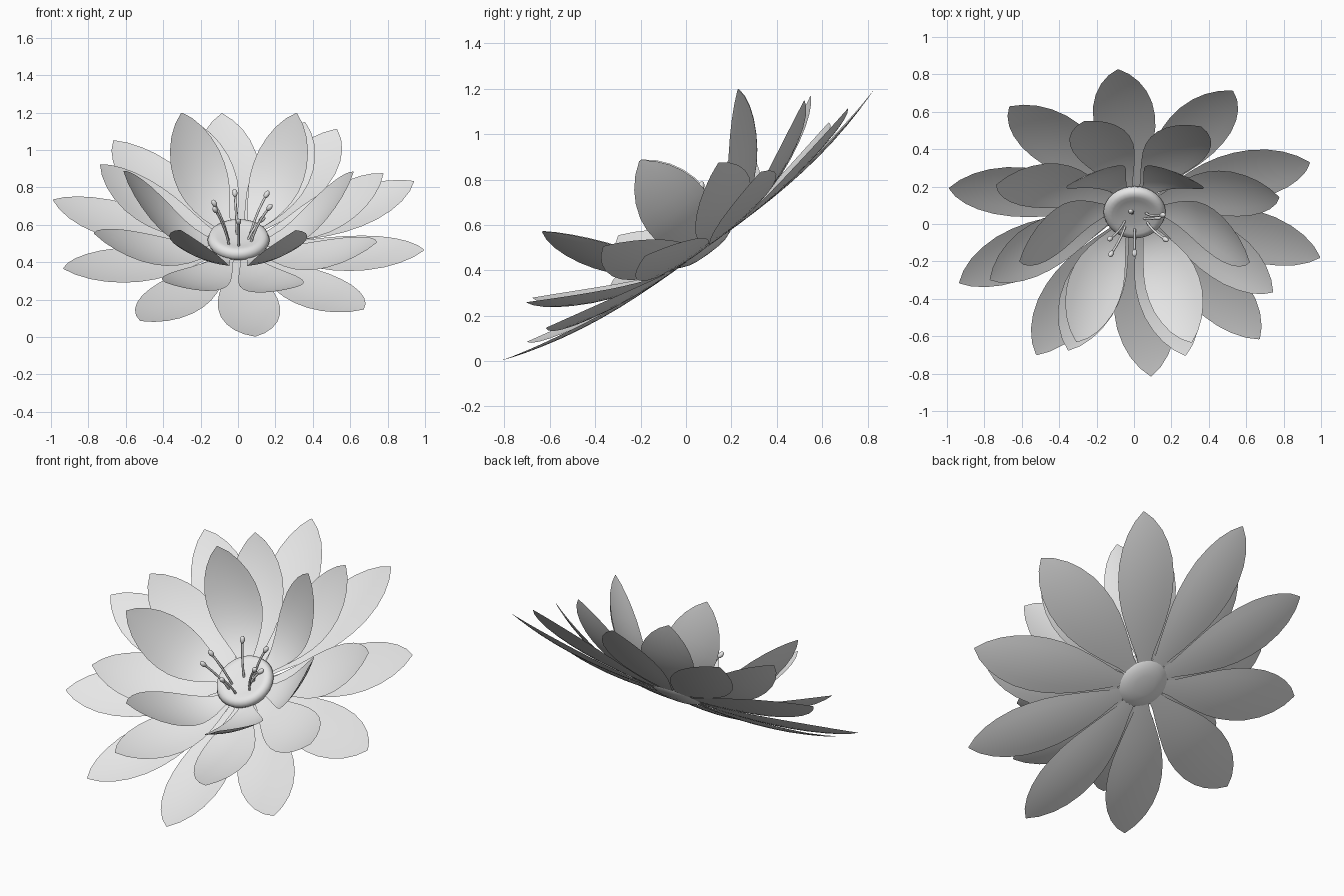
import bpy, bmesh, math
from mathutils import Matrix, Vector

if "Cube" in bpy.data.objects:
    bpy.data.objects.remove(bpy.data.objects["Cube"])

# Whole flower is modelled facing up, then tilted toward the front
TILT = Matrix.Translation((0.003, 0.078, 0.5)) @ Matrix.Rotation(math.radians(36), 4, 'X')

grey = bpy.data.materials.new("pale_grey")
grey.diffuse_color = (0.8, 0.8, 0.8, 1)
grey.use_nodes = True
grey.node_tree.nodes["Principled BSDF"].inputs["Base Color"].default_value = grey.diffuse_color


def finish(bm, name, matrix, closed=True):
    if closed:
        bmesh.ops.recalc_face_normals(bm, faces=bm.faces)
    mesh = bpy.data.meshes.new(name)
    bm.to_mesh(mesh)
    bm.free()
    obj = bpy.data.objects.new(name, mesh)
    bpy.context.collection.objects.link(obj)
    mesh.materials.append(grey)
    obj.matrix_world = matrix
    bpy.ops.object.select_all(action='DESELECT')
    obj.select_set(True)
    bpy.context.view_layer.objects.active = obj
    bpy.ops.object.shade_smooth_by_angle(angle=math.radians(60))
    return obj


# Petal outline: position along the length, half width relative to the widest
OUTLINE = [(0, .18), (.1, .31), (.2, .52), (.3, .71), (.4, .87), (.5, .97), (.6, 1),
           (.7, .96), (.8, .82), (.88, .62), (.95, .34), (1, .02)]


def petal(name, angle, reach, rise, half, base_h, r_pow, h_pow, cup):
    def spine(t):
        return Vector((0.09 + (reach - 0.09) * t ** r_pow, 0,
                       base_h + (rise - base_h) * t ** h_pow))
    bm = bmesh.new()
    rows = []
    for t, w in OUTLINE:
        p = spine(t)
        d = (spine(min(t + .02, 1)) - spine(max(t - .02, 0))).normalized()
        normal = Vector((-d.z, 0, d.x))
        row = []
        for i in range(-3, 4):
            s = i / 3 * w
            row.append(bm.verts.new(p + Vector((0, half * s, 0)) + normal * cup * s * s))
        rows.append(row)
    for a, b in zip(rows, rows[1:]):
        for i in range(6):
            bm.faces.new((a[i], b[i], b[i + 1], a[i + 1]))
    finish(bm, name, TILT @ Matrix.Rotation(math.radians(angle), 4, 'Z'), closed=False)


# Three rings of petals: name, count, start angle, reach, rise, half width, base height, curve, cup
RINGS = [
    ("outer_petal", 10, 23, 1.018, .122, .165, -.008, 1, 2.6, .014),
    ("middle_petal", 8, 19.4, .82, .264, .16, -.002, .95, 2.2, .016),
    ("inner_petal", 6, -.3, .615, .475, .155, .005, .8, 1.75, .02),
]
for name, count, start, *shape in RINGS:
    for k in range(count):
        petal(f"{name}_{k + 1}", start + k * 360 / count, *shape)

# Flower centre: rounded, slightly dished disc
PROFILE = [(0, -.035), (.06, -.033), (.1, -.026), (.135, -.012), (.158, .006), (.166, .024),
           (.158, .046), (.142, .057), (.12, .058), (.095, .052), (.05, .049), (0, .049)]
bm = bmesh.new()
verts = [bm.verts.new((r, 0, z)) for r, z in PROFILE]
edges = [bm.edges.new(pair) for pair in zip(verts, verts[1:])]
bmesh.ops.spin(bm, geom=verts + edges, cent=(0, 0, 0), axis=(0, 0, 1),
               angle=2 * math.pi, steps=32)
bmesh.ops.remove_doubles(bm, verts=bm.verts, dist=0.0005)
finish(bm, "flower_centre", TILT)

# Stamens: curved stalks with a small pod at the tip
TIPS = [(-.02, .15, .225), (.15, .13, .23), (.165, -.016, .25), (-.125, -.086, .285),
        (-.13, .0, .265), (0, -.12, .23), (.125, .04, .13)]
for k, tip in enumerate(TIPS):
    tip = Vector(tip)
    base = Vector((tip.x * .4, tip.y * .4 - .045, .042))
    bend = base.lerp(tip, .5) + Vector((-tip.x * .12, -tip.y * .12, .01))
    path = [base * (1 - t) ** 2 + bend * 2 * t * (1 - t) + tip * t * t
            for t in (0, .2, .4, .6, .8, 1)]
    direction = (tip - bend).normalized()
    bm = bmesh.new()
    rings = []
    for i, p in enumerate(path):
        d = (path[min(i + 1, 5)] - path[max(i - 1, 0)]).normalized()
        turn = d.to_track_quat('Z', 'Y')
        rings.append([bm.verts.new(p + turn @ Vector((.0065 * math.cos(a), .0065 * math.sin(a), 0)))
                      for a in (j * math.pi / 4 for j in range(8))])
    for a, b in zip(rings, rings[1:]):
        for j in range(8):
            bm.faces.new((a[j], a[(j + 1) % 8], b[(j + 1) % 8], b[j]))
    pod = (Matrix.Translation(tip) @ direction.to_track_quat('Z', 'Y').to_matrix().to_4x4()
           @ Matrix.Diagonal((.014, .014, .022, 1)))
    bmesh.ops.create_uvsphere(bm, u_segments=12, v_segments=8, radius=1, matrix=pod)
    finish(bm, f"stamen_{k + 1}", TILT)
